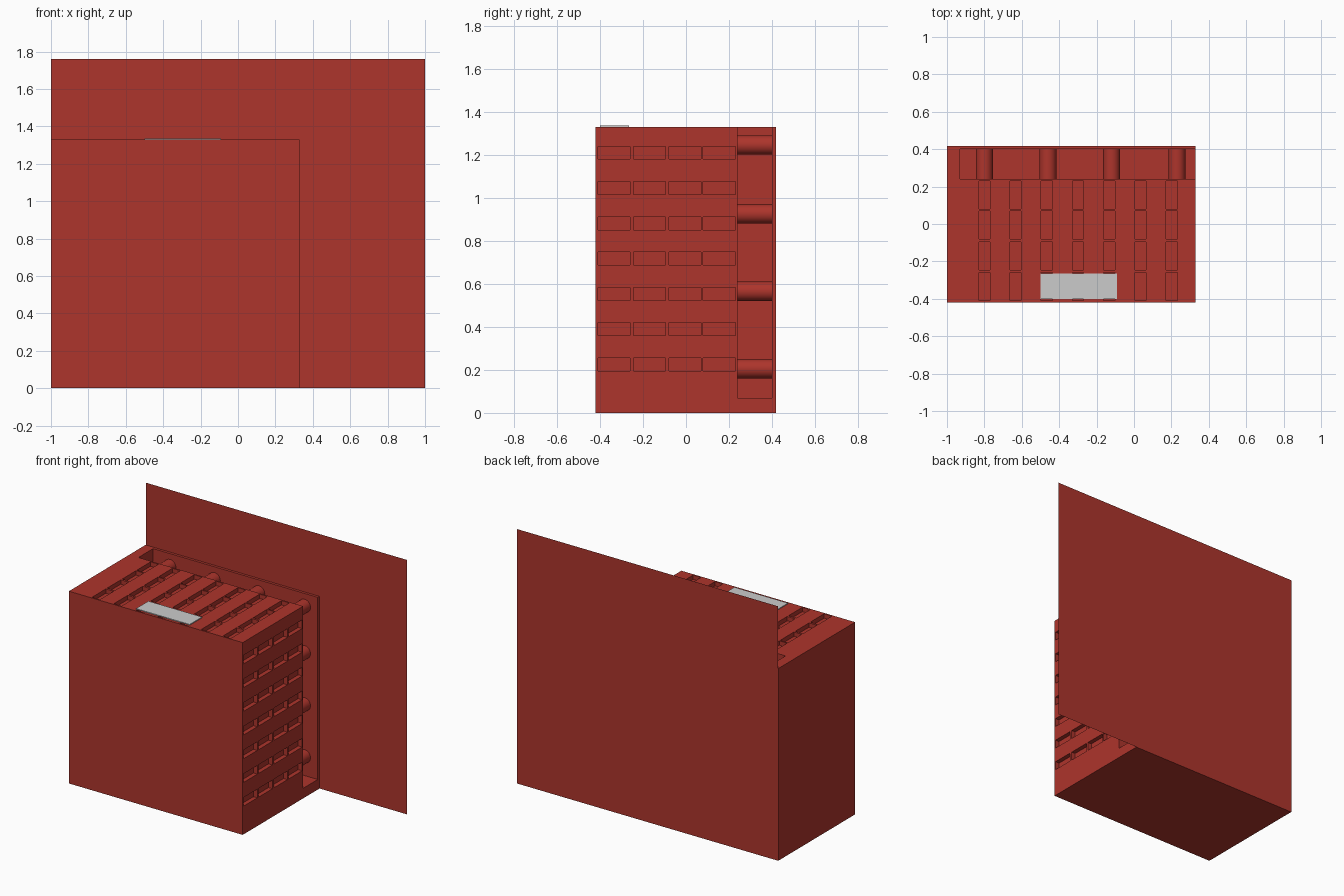
import bpy, bmesh
from mathutils import Matrix, Vector

if "Cube" in bpy.data.objects:
    bpy.data.objects.remove(bpy.data.objects["Cube"])

red = bpy.data.materials.new("brick_red")
red.diffuse_color = (0.42, 0.035, 0.025, 1)
red.use_nodes = True
red.node_tree.nodes["Principled BSDF"].inputs["Base Color"].default_value = red.diffuse_color


def finish(name, bm, mat=red):
    bmesh.ops.recalc_face_normals(bm, faces=bm.faces)
    me = bpy.data.meshes.new(name)
    bm.to_mesh(me)
    bm.free()
    ob = bpy.data.objects.new(name, me)
    bpy.context.collection.objects.link(ob)
    if mat:
        me.materials.append(mat)
    return ob


def add_box(bm, lo, hi):
    lo, hi = Vector(lo), Vector(hi)
    m = Matrix.Translation((lo + hi) / 2) @ Matrix.Diagonal((*(hi - lo), 1))
    bmesh.ops.create_cube(bm, size=1, matrix=m)


def box(name, lo, hi, mat=red):
    bm = bmesh.new()
    add_box(bm, lo, hi)
    return finish(name, bm, mat)


L, R, F, B, T = -1.0, 0.33, -0.42, 0.42, 1.33

# Masonry block in front of the cavity
block = box("masonry_block", (L, F, 0), (R, 0.24, T))

# Recessed slots in the cut top and right faces
bm = bmesh.new()
depth = 0.03
for y in (-0.335, -0.17, -0.005, 0.155):
    for i in range(7):
        x = -0.80 + i * 0.167
        z = 0.225 + i * 0.164
        add_box(bm, (x - 0.03, y - 0.075, T - depth), (x + 0.03, y + 0.075, T + 0.05))
        add_box(bm, (R - depth, y - 0.075, z - 0.03), (R + 0.05, y + 0.075, z + 0.03))
cutter = finish("slot_cutter", bm)
cutter.hide_render = True
mod = block.modifiers.new("slots", 'BOOLEAN')
mod.operation = 'DIFFERENCE'
mod.solver = 'EXACT'
mod.object = cutter
bpy.context.view_layer.objects.active = block
bpy.ops.object.modifier_apply(modifier=mod.name)
bpy.data.objects.remove(cutter)

# Cavity frame: left wall, floor and thin back panel
box("cavity_left_wall", (L, 0.24, 0), (-0.93, 0.40, T))
box("cavity_floor", (-0.93, 0.24, 0), (R, 0.40, 0.07))
box("cavity_back_panel", (L, 0.40, 0), (R, 0.418, T))

# Round pegs bridging the cavity in a grid
bm = bmesh.new()
turn = Matrix.Rotation(1.5707963, 4, 'X')
for x in (-0.80, -0.46, -0.12, 0.23):
    for z in (0.205, 0.565, 0.925, 1.245):
        bmesh.ops.create_cone(bm, cap_ends=True, segments=24, radius1=0.045,
                              radius2=0.045, depth=0.16,
                              matrix=Matrix.Translation((x, 0.32, z)) @ turn)
pegs = finish("cavity_pegs", bm)
bpy.ops.object.select_all(action='DESELECT')
pegs.select_set(True)
bpy.context.view_layer.objects.active = pegs
bpy.ops.object.shade_smooth_by_angle()

# Large backing sheet
bm = bmesh.new()
bm.faces.new([bm.verts.new(c) for c in
              ((-1, B, 0), (1, B, 0), (1, B, 1.76), (-1, B, 1.76))])
finish("backing_sheet", bm)

# Grey plate lying on the top face
box("top_plate", (-0.5, -0.40, T), (-0.09, -0.265, T + 0.006), None)
